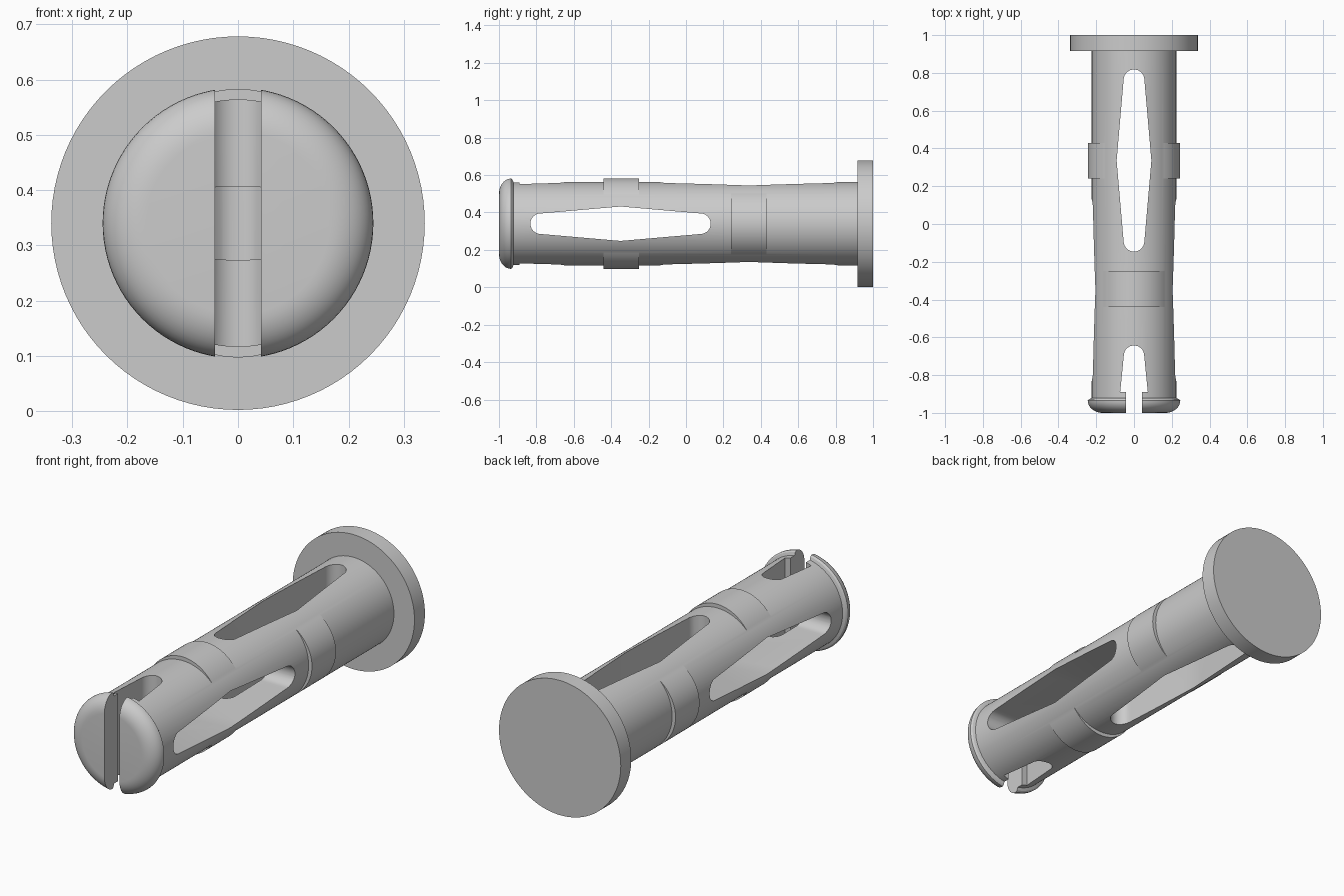
import bpy, bmesh, math

if "Cube" in bpy.data.objects:
    bpy.data.objects.remove(bpy.data.objects["Cube"])

CZ = 0.34      # height of the plug axis
SEG = 96


def make_object(name, bm):
    bmesh.ops.recalc_face_normals(bm, faces=bm.faces)
    mesh = bpy.data.meshes.new(name)
    bm.to_mesh(mesh)
    bm.free()
    ob = bpy.data.objects.new(name, mesh)
    bpy.context.collection.objects.link(ob)
    return ob


def lathe(name, profile, sx=1.0, sz=1.0):
    """Closed solid from (radius, y) rings around the y axis."""
    bm = bmesh.new()
    rings = []
    for r, y in profile:
        rings.append([bm.verts.new((sx * r * math.cos(2 * math.pi * i / SEG), y,
                                    CZ + sz * r * math.sin(2 * math.pi * i / SEG)))
                      for i in range(SEG)])
    for a, b in zip(rings, rings[1:]):
        for i in range(SEG):
            j = (i + 1) % SEG
            bm.faces.new((a[i], a[j], b[j], b[i]))
    bm.faces.new(rings[0])
    bm.faces.new(rings[-1])
    return make_object(name, bm)


def slot_cutter(name, outline, along_x):
    """Prism from a (width, y) outline, cutting through along x or z."""
    def place(w, y, d):
        return (d, y, CZ + w) if along_x else (w, y, CZ + d)
    bm = bmesh.new()
    lo = [bm.verts.new(place(w, y, -0.4)) for w, y in outline]
    hi = [bm.verts.new(place(w, y, 0.4)) for w, y in outline]
    n = len(outline)
    for i in range(n):
        j = (i + 1) % n
        bm.faces.new((lo[i], lo[j], hi[j], hi[i]))
    bm.faces.new(lo)
    bm.faces.new(hi)
    return make_object(name, bm)


def round_end(y, r, start):
    return [(r * math.cos(math.radians(start + a)), y + r * math.sin(math.radians(start + a)))
            for a in range(0, 181, 12)]


def diamond(yc):
    """Long slot, widest in the middle with rounded ends."""
    return ([(0.092, yc)] + round_end(yc + 0.427, 0.055, 0)
            + [(-0.092, yc)] + round_end(yc - 0.427, 0.055, 180))


# shaft with flange and domed head as one turned profile
dome = [(0.165 + 0.08 * math.sin(t), -0.935 - 0.065 * math.cos(t))
        for t in (math.pi / 2 * i / 10 for i in range(11))]
plug = lathe("plug_body", dome + [(0.238, -0.927), (0.224, -0.922), (0.224, 0.917),
                                  (0.338, 0.917), (0.338, 1.0)])

# grip bands, raised on the two sides beside each long slot
band_x = lathe("side_band", [(1, 0.24), (1, 0.43)], 0.243, 0.211)
band_z = lathe("top_band", [(1, -0.44), (1, -0.25)], 0.211, 0.243)

# through slots: two long ones and the open split in the head
cut_top = slot_cutter("top_slot_cutter", diamond(0.336), False)
cut_side = slot_cutter("side_slot_cutter", diamond(-0.35), True)
split = round_end(-0.697, 0.054, 0) + [(-0.073, -0.89), (-0.042, -0.89), (-0.042, -1.1),
                                       (0.042, -1.1), (0.042, -0.89), (0.073, -0.89)]
cut_head = slot_cutter("head_split_cutter", split, False)

bpy.context.view_layer.objects.active = plug
for tool, op in ((band_x, 'UNION'), (band_z, 'UNION'), (cut_top, 'DIFFERENCE'),
                 (cut_side, 'DIFFERENCE'), (cut_head, 'DIFFERENCE')):
    mod = plug.modifiers.new(tool.name, 'BOOLEAN')
    mod.object = tool
    mod.operation = op
    mod.solver = 'EXACT'
    bpy.ops.object.modifier_apply(modifier=mod.name)
    bpy.data.objects.remove(tool)

# smooth turned surfaces, sharp edges kept
bpy.ops.object.select_all(action='DESELECT')
plug.select_set(True)
bpy.ops.object.shade_smooth_by_angle(angle=math.radians(25))
